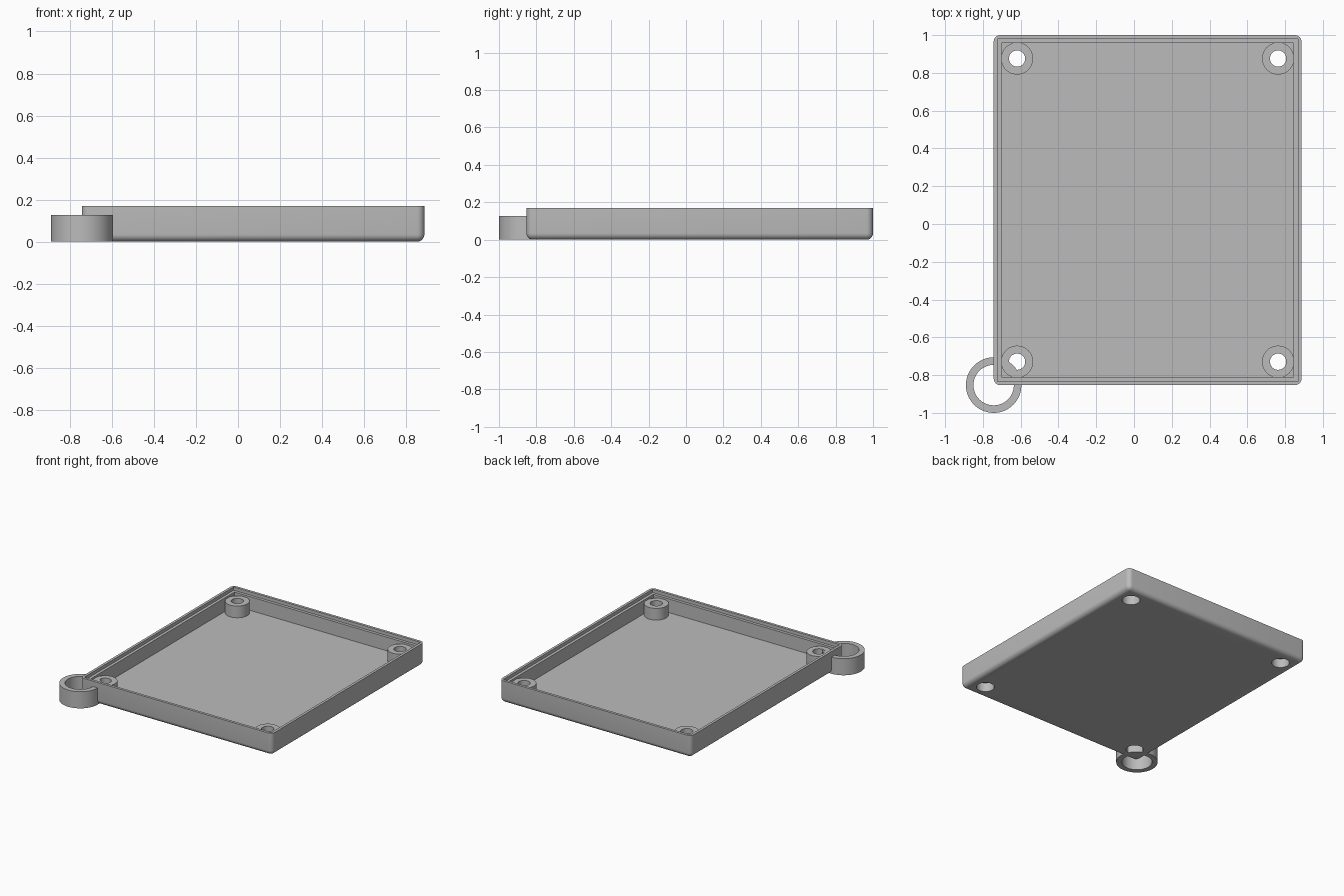
import bpy, bmesh
from mathutils import Matrix, Vector

cube = bpy.data.objects.get("Cube")
if cube:
    bpy.data.objects.remove(cube, do_unlink=True)

grey = bpy.data.materials.new("plain grey")
grey.use_nodes = True
colour = (0.5, 0.5, 0.5, 1)
grey.diffuse_color = colour
grey.node_tree.nodes["Principled BSDF"].inputs["Base Color"].default_value = colour

# Main dimensions
X0, X1, Y0, Y1 = -0.743, 0.887, -0.853, 1.0
HEIGHT, FLOOR, WALL = 0.17, 0.04, 0.042
BOSS_TOP, RING_TOP = 0.13, 0.128
INSET = 0.124


def finish(bm, name):
    mesh = bpy.data.meshes.new(name)
    bm.to_mesh(mesh)
    bm.free()
    mesh.materials.append(grey)
    obj = bpy.data.objects.new(name, mesh)
    bpy.context.collection.objects.link(obj)
    return obj


def box(name, inset, z0, z1, bevel=0):
    bm = bmesh.new()
    size = (X1 - X0 - 2 * inset, Y1 - Y0 - 2 * inset, z1 - z0)
    centre = Vector(((X0 + X1) / 2, (Y0 + Y1) / 2, (z0 + z1) / 2))
    bmesh.ops.create_cube(bm, size=1, matrix=Matrix.Translation(centre) @ Matrix.Diagonal((*size, 1)))
    if bevel:
        # Round every edge except those of the open rim
        edges = [e for e in bm.edges if min(v.co.z for v in e.verts) < z1 - 0.001]
        bmesh.ops.bevel(bm, geom=edges, offset=bevel, segments=6, profile=0.5, affect='EDGES')
    return finish(bm, name)


def cylinder(name, x, y, radius, z0, z1):
    bm = bmesh.new()
    bmesh.ops.create_cone(bm, cap_ends=True, segments=48, radius1=radius, radius2=radius,
                          depth=z1 - z0, matrix=Matrix.Translation((x, y, (z0 + z1) / 2)))
    return finish(bm, name)


def combine(target, tool, operation):
    mod = target.modifiers.new(operation.title(), 'BOOLEAN')
    mod.operation = operation
    mod.solver = 'EXACT'
    mod.object = tool
    bpy.context.view_layer.objects.active = target
    bpy.ops.object.modifier_apply(modifier=mod.name)
    bpy.data.objects.remove(tool, do_unlink=True)


def smooth(obj):
    bpy.ops.object.select_all(action='DESELECT')
    obj.select_set(True)
    bpy.context.view_layer.objects.active = obj
    bpy.ops.object.shade_smooth_by_angle(angle=0.6)


# Open tray with a stepped rim
tray = box("tray", 0, 0, HEIGHT, bevel=0.035)
combine(tray, box("cavity_cutter", WALL, FLOOR, 0.3), 'DIFFERENCE')
combine(tray, box("rim_cutter", 0.02, HEIGHT - 0.025, 0.3), 'DIFFERENCE')

# Corner screw bosses, drilled through and counterbored from below
for x in (X0 + INSET, X1 - INSET):
    for y in (Y0 + INSET, Y1 - INSET):
        combine(tray, cylinder("screw_boss", x, y, 0.085, 0.02, BOSS_TOP), 'UNION')
        combine(tray, cylinder("drill", x, y, 0.043, -0.1, 0.3), 'DIFFERENCE')
        combine(tray, cylinder("counterbore", x, y, 0.063, -0.1, 0.07), 'DIFFERENCE')
smooth(tray)

# Keyring loop around the front corner
loop = cylinder("keyring_loop", X0, Y0, 0.147, 0, RING_TOP)
combine(loop, cylinder("loop_hole", X0, Y0, 0.107, -0.1, 0.3), 'DIFFERENCE')
smooth(loop)
